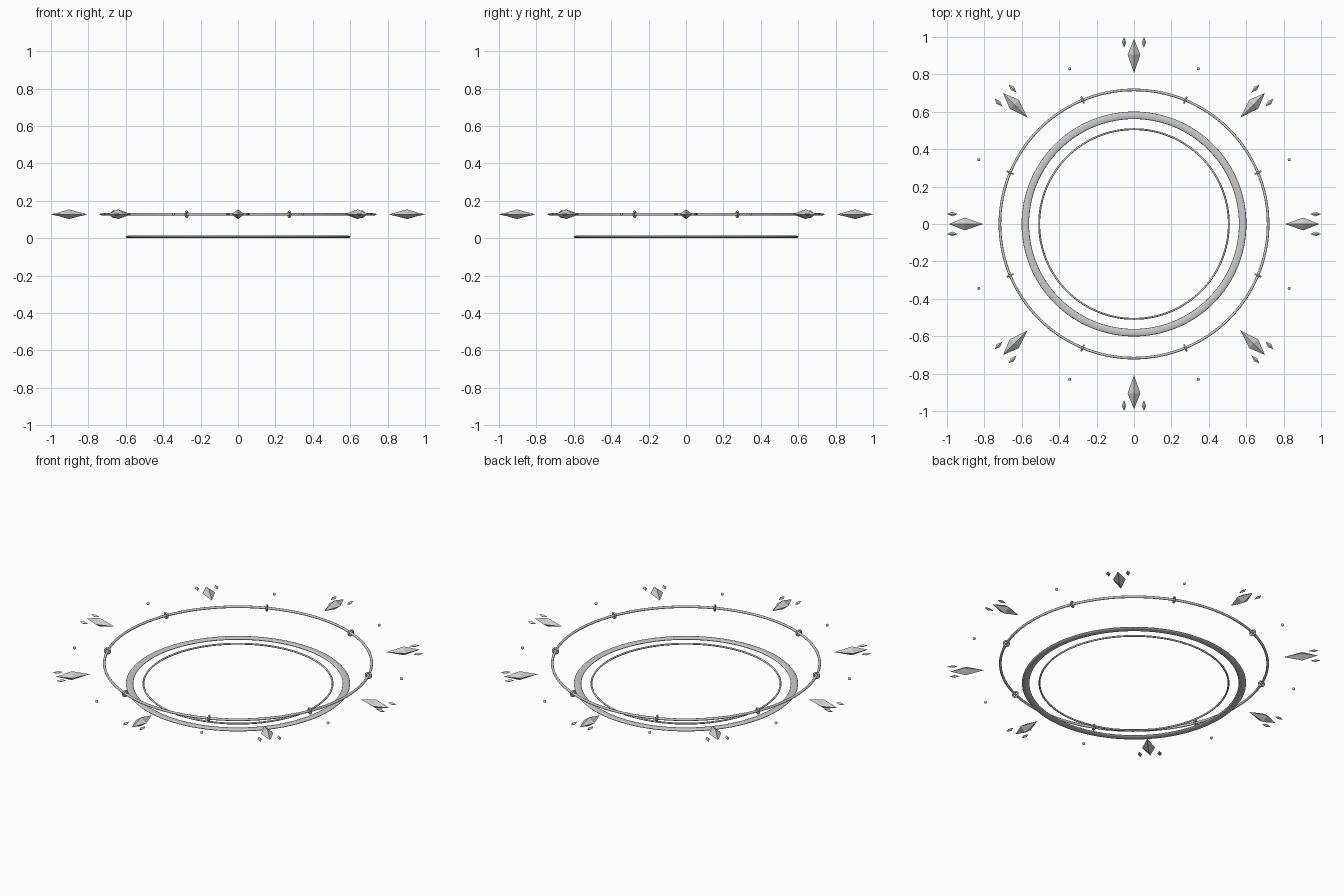
import bpy, math
from mathutils import Matrix

if "Cube" in bpy.data.objects:
    bpy.data.objects.remove(bpy.data.objects["Cube"])

Z = 0.128  # height of the upper layer


def torus(name, major, minor, z, segs=128, sides=12, flat=None):
    bpy.ops.mesh.primitive_torus_add(major_radius=major, minor_radius=minor,
                                     major_segments=segs, minor_segments=sides, location=(0, 0, z))
    ob = bpy.context.object
    ob.name = name
    if flat:
        ob.scale.z = flat
    bpy.ops.object.shade_smooth_by_angle(angle=math.radians(50))
    return ob


def gem(name, r_in, r_mid, r_out, side, half_w, half_h, angle):
    # six-pointed octahedral crystal pointing outward along +x, then turned
    pts = [(r_in, side, 0), (r_out, side, 0), (r_mid, side - half_w, 0),
           (r_mid, side + half_w, 0), (r_mid, side, -half_h), (r_mid, side, half_h)]
    loop = [2, 5, 3, 4]
    faces = []
    for i in range(4):
        a, b = loop[i], loop[(i + 1) % 4]
        faces += [(a, b, 0), (b, a, 1)]
    me = bpy.data.meshes.new(name)
    me.from_pydata(pts, [], faces)
    ob = bpy.data.objects.new(name, me)
    bpy.context.collection.objects.link(ob)
    ob.matrix_world = Matrix.Translation((0, 0, Z)) @ Matrix.Rotation(angle, 4, 'Z')
    # outward normals
    import bmesh
    bm = bmesh.new()
    bm.from_mesh(me)
    bmesh.ops.recalc_face_normals(bm, faces=bm.faces)
    bm.to_mesh(me)
    bm.free()


# lower flat band and thin inner ring
torus("lower_band", 0.581, 0.02, 0.007, flat=0.35)
torus("lower_inner_ring", 0.507, 0.005, 0.007)

# raised outer ring
torus("upper_ring", 0.717, 0.007, Z)

for k in range(8):
    a = k * math.pi / 4
    # large crystal with two small ones beside its tip
    gem("crystal", 0.807, 0.905, 0.99, 0, 0.034, 0.026, a)
    for s in (-1, 1):
        gem("small_crystal", 0.942, 0.972, 1.0, s * 0.053, 0.012, 0.008, a)

    # collar wrapped around the ring, and a floating bead further out
    b = a + math.pi / 8
    c = torus("ring_collar", 0.015, 0.005, 0, segs=24, sides=8)
    c.location = (0.717 * math.cos(b), 0.717 * math.sin(b), Z)
    c.rotation_euler = (math.pi / 2, 0, b)
    bpy.ops.mesh.primitive_uv_sphere_add(segments=16, ring_count=8, radius=0.008,
                                         location=(0.898 * math.cos(b), 0.898 * math.sin(b), Z))
    bpy.context.object.name = "bead"
    bpy.ops.object.shade_smooth_by_angle(angle=math.radians(50))
